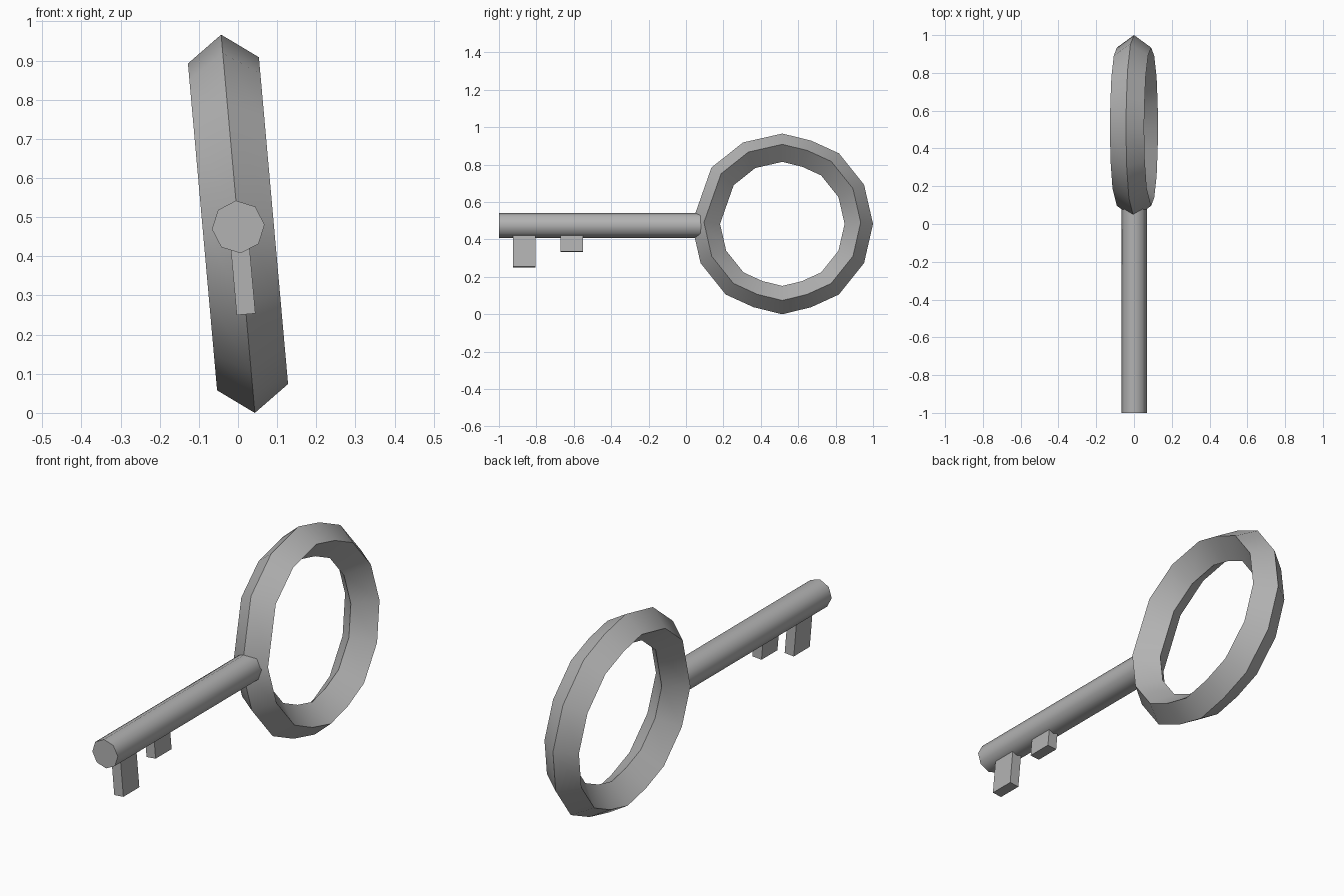
import bpy, bmesh, math
from mathutils import Matrix

if "Cube" in bpy.data.objects:
    bpy.data.objects.remove(bpy.data.objects["Cube"])

# The whole key leans about 5 degrees around its long (y) axis
TILT = Matrix.Translation((0, 0, 0.483)) @ Matrix.Rotation(math.radians(-5.1), 4, 'Y')

# Dark grey metal
metal = bpy.data.materials.new("dark_metal")
metal.diffuse_color = (0.45, 0.45, 0.45, 1)
metal.use_nodes = True
metal.node_tree.nodes["Principled BSDF"].inputs["Base Color"].default_value = metal.diffuse_color


def finish(name, bm, smooth):
    bmesh.ops.recalc_face_normals(bm, faces=bm.faces)
    bm.transform(TILT)
    mesh = bpy.data.meshes.new(name)
    bm.to_mesh(mesh)
    bm.free()
    mesh.materials.append(metal)
    obj = bpy.data.objects.new(name, mesh)
    bpy.context.collection.objects.link(obj)
    if smooth:
        bpy.ops.object.select_all(action='DESELECT')
        obj.select_set(True)
        bpy.context.view_layer.objects.active = obj
        bpy.ops.object.shade_smooth_by_angle(angle=math.radians(50))


# Ring handle: diamond section swept round uneven steps
profile = [(0.485, 0), (0.419, 0.091), (0.333, 0), (0.419, -0.091)]
angles = [0, 25.7, 51.4, 71, 90, 115.7, 141.4, 180, 205.7, 231.4, 251, 270, 289, 308.6, 334.3]
bm = bmesh.new()
loops = []
for deg in angles:
    a = math.radians(deg)
    k = 0.975 if deg in (71, 251, 289) else 1
    loops.append([bm.verts.new((x, 0.515 + k * r * math.cos(a), k * r * math.sin(a)))
                  for r, x in profile])
for i, loop in enumerate(loops):
    nxt = loops[(i + 1) % len(loops)]
    for j in range(4):
        m = (j + 1) % 4
        bm.faces.new((loop[j], loop[m], nxt[m], nxt[j]))
finish("ring_handle", bm, True)

# Shaft: eight-sided bar whose inner end is buried in the ring
bm = bmesh.new()
start, end = -1.0, 0.09
place = Matrix.Translation((0, (start + end) / 2, -0.008)) @ Matrix.Rotation(math.pi / 2, 4, 'X')
bmesh.ops.create_cone(bm, cap_ends=True, segments=8, radius1=0.0675, radius2=0.0675,
                      depth=end - start, matrix=place)
finish("shaft", bm, True)

# Two teeth hanging below the shaft
for name, y, bottom in (("long_tooth", -0.865, -0.232), ("short_tooth", -0.612, -0.149)):
    top = -0.03
    bm = bmesh.new()
    bmesh.ops.create_cube(bm, size=1, matrix=Matrix.Translation((0, y, (top + bottom) / 2))
                          @ Matrix.Diagonal((0.048, 0.12, top - bottom, 1)))
    finish(name, bm, False)
